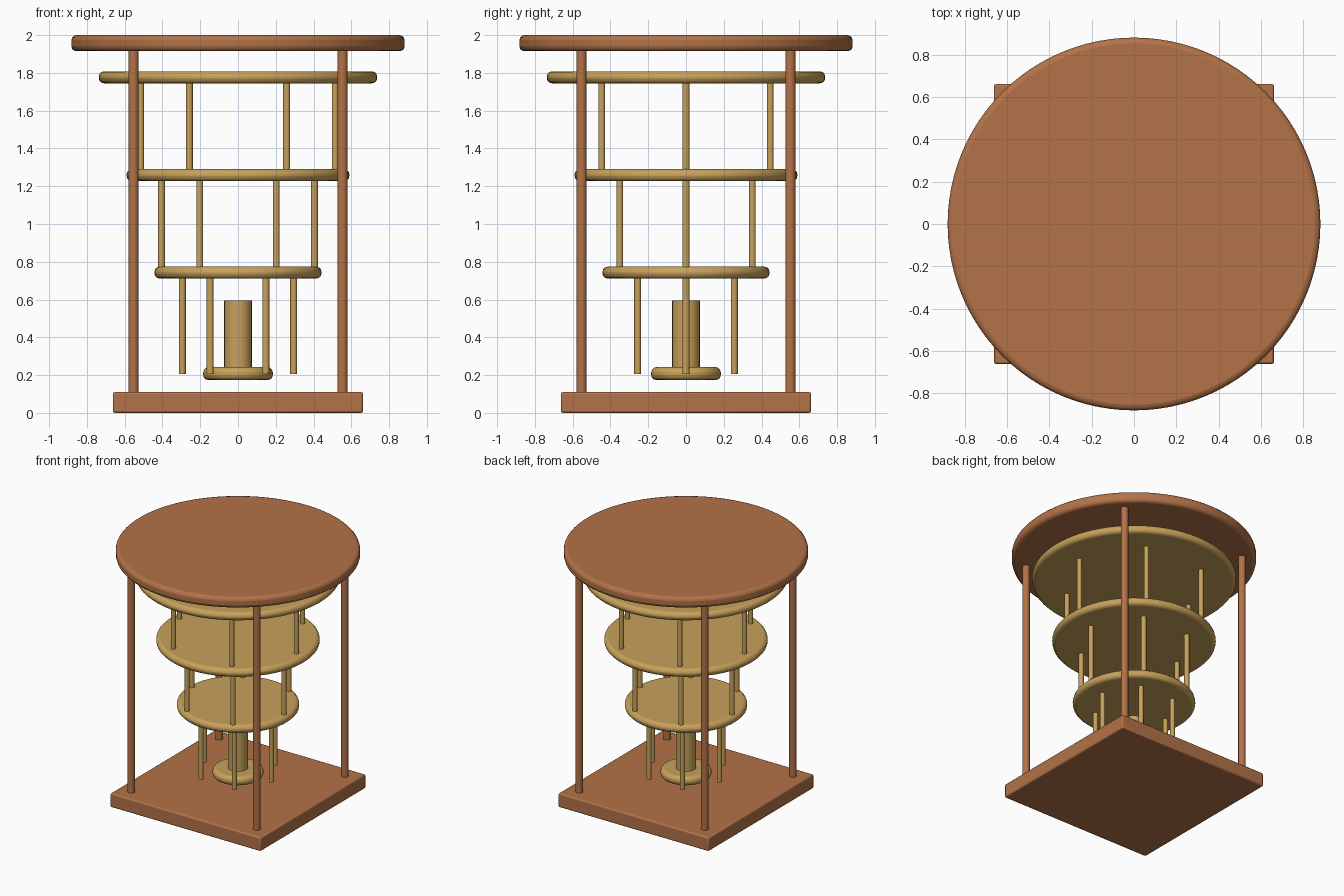
import bpy
import math

cube = bpy.data.objects.get("Cube")
if cube:
    bpy.data.objects.remove(cube, do_unlink=True)


def material(name, rgb):
    mat = bpy.data.materials.new(name)
    mat.use_nodes = True
    mat.diffuse_color = (*rgb, 1)
    mat.node_tree.nodes["Principled BSDF"].inputs["Base Color"].default_value = (*rgb, 1)
    return mat


wood = material("warm wood", (0.45, 0.17, 0.065))
brass = material("brass", (0.58, 0.36, 0.105))


def finish(name, mat, bevel=0, segments=3):
    obj = bpy.context.object
    obj.name = name
    obj.data.materials.append(mat)
    if bevel:
        mod = obj.modifiers.new("Rounded edge", "BEVEL")
        mod.width = bevel
        mod.segments = segments
        mod.limit_method = "ANGLE"
        mod.angle_limit = math.radians(40)
    bpy.ops.object.shade_smooth_by_angle(angle=math.radians(35))
    return obj


def cylinder(name, radius, bottom, top, mat, x=0, y=0, sides=64, bevel=0):
    bpy.ops.mesh.primitive_cylinder_add(
        vertices=sides, radius=radius, depth=top - bottom,
        location=(x, y, (bottom + top) / 2))
    return finish(name, mat, bevel)


# Outer frame: square base, four corner posts, round top
bpy.ops.mesh.primitive_cube_add(size=1, location=(0, 0, 0.055))
bpy.context.object.scale = (1.325, 1.325, 0.11)
bpy.ops.object.transform_apply(location=False, rotation=False, scale=True)
finish("base_plate", wood, 0.01, 2)

for side, sx in (("right", -1), ("left", 1)):
    for end, sy in (("front", -1), ("back", 1)):
        cylinder(f"post_{end}_{side}", 0.027, 0.1, 1.93, wood,
                 sx * 0.553, sy * 0.553, sides=24)

cylinder("top_plate", 0.882, 1.915, 2.0, wood, sides=96, bevel=0.027)

# Hanging tiers: discs of shrinking radius
for name, radius, bottom, top in (
        ("upper_disc", 0.737, 1.745, 1.808),
        ("middle_disc", 0.59, 1.227, 1.29),
        ("lower_disc", 0.442, 0.711, 0.774),
        ("bottom_disc", 0.184, 0.174, 0.242)):
    cylinder(name, radius, bottom, top, brass, bevel=0.027)

# Central shaft standing on the bottom disc
cylinder("central_shaft", 0.073, 0.23, 0.595, brass, sides=32)

# Rings of six rods under each tier
for name, ring, bottom, top in (
        ("upper_rod", 0.515, 1.28, 1.755),
        ("middle_rod", 0.405, 0.765, 1.235),
        ("lower_rod", 0.295, 0.205, 0.72)):
    for i in range(6):
        a = math.tau * i / 6
        cylinder(f"{name}_{i + 1}", 0.0185, bottom, top, brass,
                 ring * math.cos(a), ring * math.sin(a), sides=16)
